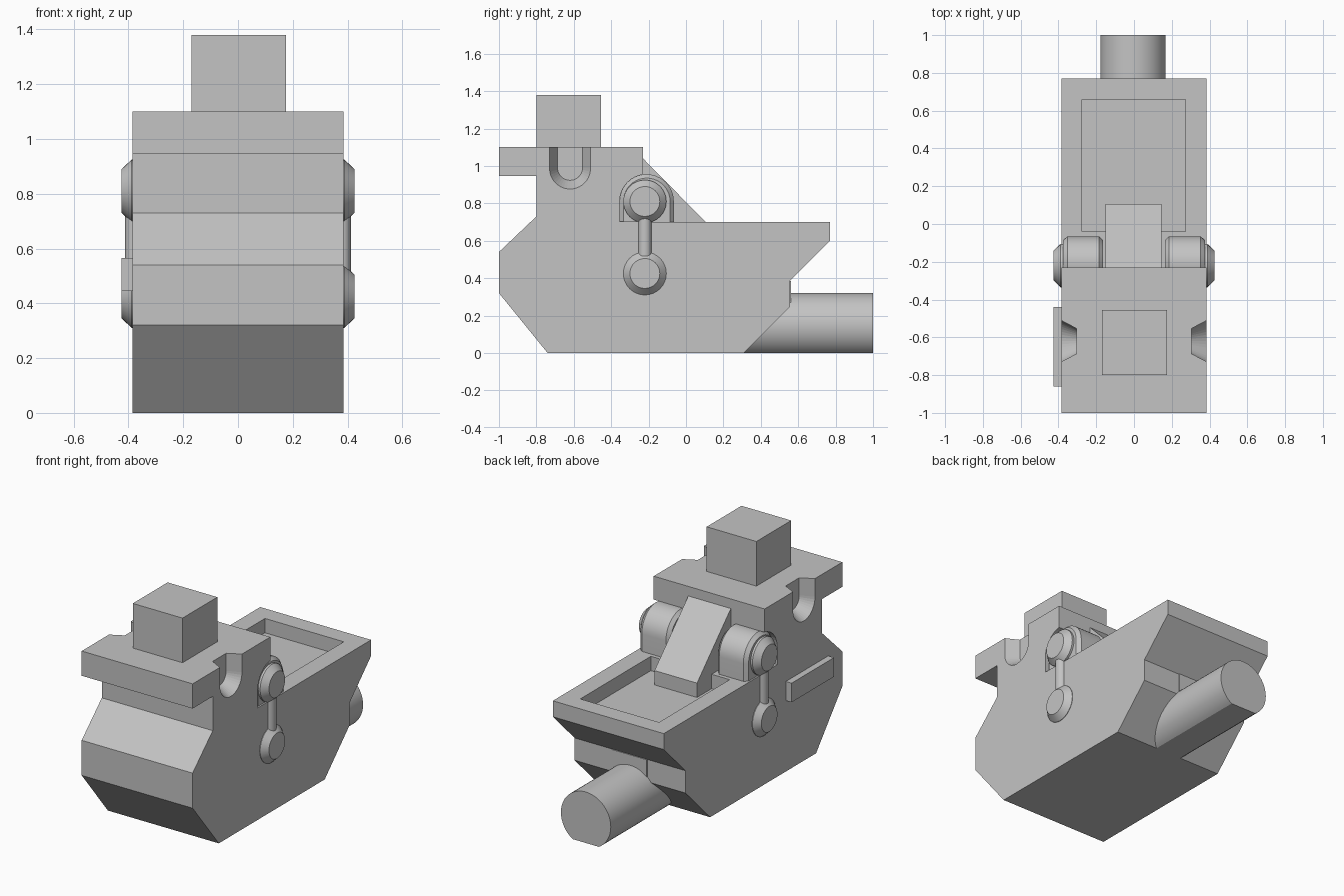
import bpy, bmesh, math
from mathutils import Matrix

cube = bpy.data.objects.get("Cube")
if cube:
    bpy.data.objects.remove(cube, do_unlink=True)

grey = bpy.data.materials.new("light_grey")
grey.use_nodes = True
grey.diffuse_color = (0.55, 0.55, 0.55, 1)
grey.node_tree.nodes["Principled BSDF"].inputs["Base Color"].default_value = (0.55, 0.55, 0.55, 1)


def finish(name, bm, smooth=False):
    bmesh.ops.recalc_face_normals(bm, faces=bm.faces)
    mesh = bpy.data.meshes.new(name)
    bm.to_mesh(mesh)
    bm.free()
    mesh.materials.append(grey)
    ob = bpy.data.objects.new(name, mesh)
    bpy.context.collection.objects.link(ob)
    if smooth:
        bpy.ops.object.select_all(action='DESELECT')
        ob.select_set(True)
        bpy.context.view_layer.objects.active = ob
        bpy.ops.object.shade_smooth_by_angle(angle=math.radians(30))
    return ob


def loft(name, sections, smooth=False):
    """Join matching (y, z) outlines placed at successive x positions."""
    bm = bmesh.new()
    rings = [[bm.verts.new((x, y, z)) for y, z in outline] for x, outline in sections]
    n = len(rings[0])
    for a, b in zip(rings, rings[1:]):
        for i in range(n):
            j = (i + 1) % n
            bm.faces.new((a[i], a[j], b[j], b[i]))
    bm.faces.new(rings[0])
    bm.faces.new(rings[-1])
    return finish(name, bm, smooth)


def box(name, x0, x1, y0, y1, z0, z1):
    outline = [(y0, z0), (y1, z0), (y1, z1), (y0, z1)]
    return loft(name, [(x0, outline), (x1, outline)])


def circle(y, z, r, n=32):
    return [(y + r * math.cos(math.tau * i / n), z + r * math.sin(math.tau * i / n)) for i in range(n)]


def arch(y, z, r, end, n=20):
    """Half circle closed by straight legs reaching the height end."""
    up = 1 if end < z else -1
    arc = [(y + r * math.cos(math.pi * i / n), z + up * r * math.sin(math.pi * i / n)) for i in range(n + 1)]
    return arc + [(y - r, end), (y + r, end)]


def cut(target, cutter):
    cutter.hide_render = True
    mod = target.modifiers.new("cut", 'BOOLEAN')
    mod.operation = 'DIFFERENCE'
    mod.solver = 'EXACT'
    mod.object = cutter
    bpy.context.view_layer.objects.active = target
    bpy.ops.object.modifier_apply(modifier=mod.name)
    bpy.data.objects.remove(cutter, do_unlink=True)


# Main body
W = 0.385
profile = [(-0.74, 0), (-1, 0.32), (-1, 0.54), (-0.8, 0.73), (-0.8, 0.945), (-1, 0.945),
           (-1, 1.1), (-0.23, 1.1), (-0.23, 0.7), (0.77, 0.7), (0.77, 0.6),
           (0.555, 0.385), (0.555, 0.245), (0.31, 0)]
body = loft("body", [(-W, profile), (W, profile)])
cut(body, box("tray_cutter", -0.275, 0.272, -0.04, 0.66, 0.61, 0.9))

for s, side in ((1, "left"), (-1, "right")):
    # Tapered U notch in the upper side and the arched pocket round the upper knob
    cut(body, loft("notch_cutter", [(s * 0.305, arch(-0.62, 0.99, 0.067, 1.2)),
                                    (s * 0.405, arch(-0.62, 0.985, 0.12, 1.2))]))
    cut(body, loft("pocket_cutter", [(s * 0.35, arch(-0.21, 0.81, 0.145, 0.703)),
                                     (s * 0.45, arch(-0.21, 0.81, 0.145, 0.703))]))
    # Arched hinge housing
    loft(side + "_housing", [(s * x, arch(-0.21, 0.81, r, 0.66)) for x, r in
                             ((0.165, 0.125), (0.185, 0.145), (0.352, 0.145), (0.375, 0.125))], True)
    # Chamfered knobs joined by a rod
    for label, z in (("upper", 0.81), ("lower", 0.425)):
        loft(f"{side}_{label}_knob", [(s * x, circle(-0.22, z, r)) for x, r in
                                      ((0.34, 0.115), (0.388, 0.115), (0.425, 0.08))], True)
    bm = bmesh.new()
    bmesh.ops.create_cone(bm, cap_ends=True, segments=24, radius1=0.036, radius2=0.036, depth=0.32,
                          matrix=Matrix.Translation((s * 0.376, -0.22, 0.617)))
    finish(side + "_rod", bm, True)

# Wedge between the housings
wedge = [(-0.25, 0.6), (0.105, 0.6), (0.105, 0.7), (-0.23, 1.04), (-0.25, 1.04)]
loft("wedge", [(-0.15, wedge), (0.145, wedge)])

# Top block, side bar and rear plate
box("top_block", -0.17, 0.175, -0.8, -0.455, 1.09, 1.38)
box("right_side_bar", -0.425, -0.38, -0.86, -0.44, 0.445, 0.565)
box("rear_plate", -0.12, 0.12, 0.553, 0.561, 0.27, 0.385)

# Rear barrel, flattened underneath
bm = bmesh.new()
bmesh.ops.create_cone(bm, cap_ends=True, segments=48, radius1=0.173, radius2=0.173, depth=0.7,
                      matrix=Matrix.Translation((-0.005, 0.65, 0.147)) @ Matrix.Rotation(math.pi / 2, 4, 'X'))
barrel = finish("rear_barrel", bm, True)
cut(barrel, box("floor_cutter", -0.5, 0.5, 0, 1.5, -0.3, 0))
